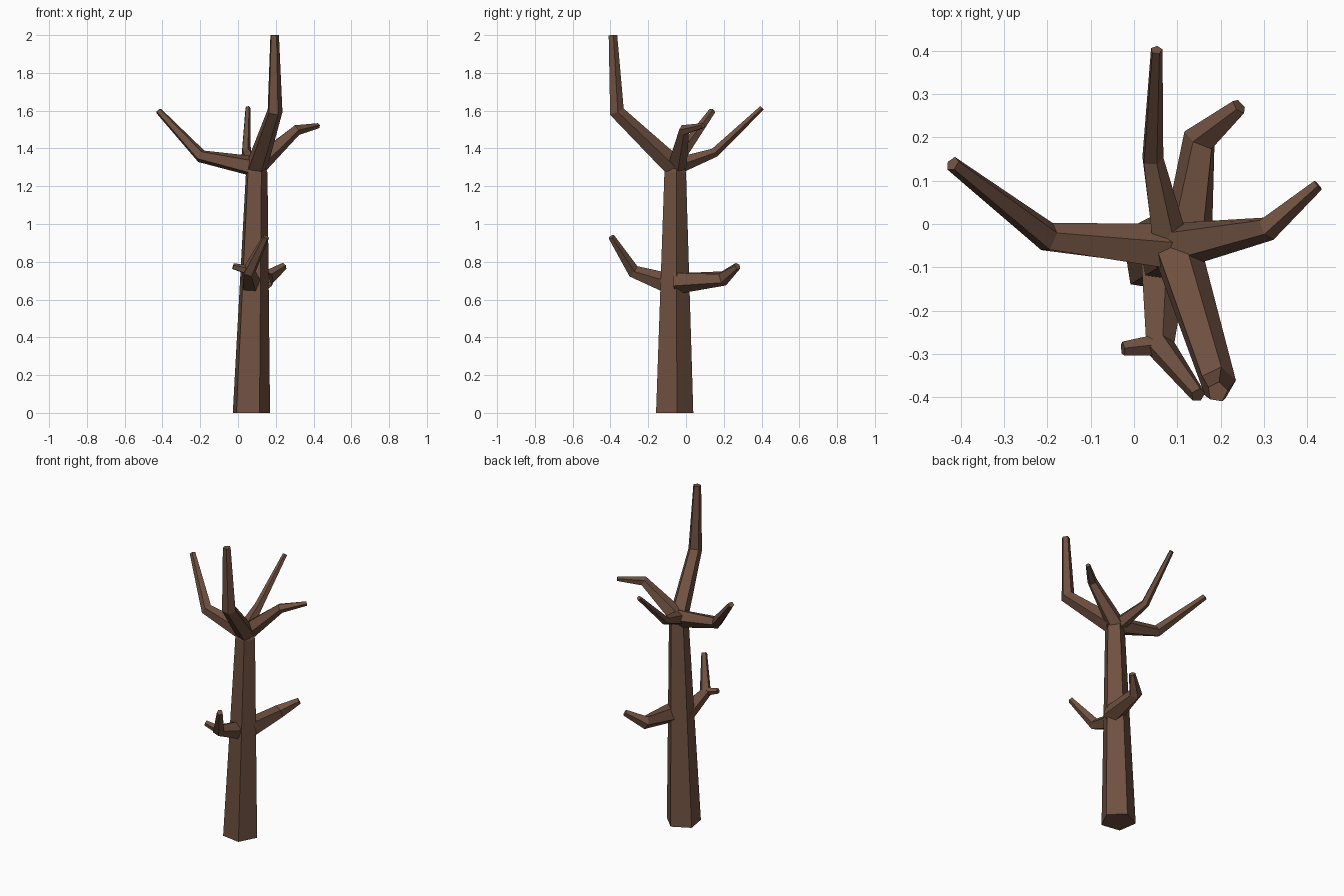
import bpy, bmesh, math
from mathutils import Vector

if "Cube" in bpy.data.objects:
    bpy.data.objects.remove(bpy.data.objects["Cube"])

bark = bpy.data.materials.new("brown_bark")
bark.diffuse_color = (0.16, 0.082, 0.052, 1)
bark.use_nodes = True
bark.node_tree.nodes["Principled BSDF"].inputs["Base Color"].default_value = bark.diffuse_color
SIDES = 5


def limb(name, path, phase=9, cap_start=False):
    """Five-sided tapering tube through (x, y, z, radius) points."""
    pts = [Vector(p[:3]) for p in path]
    bm = bmesh.new()
    rings = []
    for i, p in enumerate(pts):
        t = Vector()
        if i > 0:
            t += (p - pts[i - 1]).normalized()
        if i < len(pts) - 1:
            t += (pts[i + 1] - p).normalized()
        q = Vector((0, 0, 1)).rotation_difference(t.normalized())
        ring = []
        for k in range(SIDES):
            a = math.radians(phase) + k * math.tau / SIDES
            ring.append(bm.verts.new(
                p + q @ Vector((math.cos(a), math.sin(a), 0)) * path[i][3]))
        rings.append(ring)
    for r0, r1 in zip(rings, rings[1:]):
        for k in range(SIDES):
            n = (k + 1) % SIDES
            bm.faces.new((r0[k], r0[n], r1[n], r1[k]))
    bm.faces.new(rings[-1])
    if cap_start:
        bm.faces.new(rings[0][::-1])
    me = bpy.data.meshes.new(name)
    bm.to_mesh(me)
    bm.free()
    me.materials.append(bark)
    ob = bpy.data.objects.new(name, me)
    bpy.context.collection.objects.link(ob)
    return ob


# Trunk, leaning slightly, vertical end planes
trunk = limb("trunk", [(0.066, -0.065, 0, 0.105), (0.096, -0.06, 1.27, 0.061),
                       (0.09, -0.055, 1.335, 0.045)], cap_start=True)
for v in trunk.data.vertices:
    if v.index < SIDES:
        v.co.z = 0

# Crown branches
limb("main_branch", [(0.1, -0.07, 1.31, 0.058), (0.194, -0.368, 1.595, 0.042),
                     (0.193, -0.388, 2.0, 0.024)])
limb("left_branch", [(0.08, -0.055, 1.305, 0.056), (-0.197, -0.032, 1.36, 0.036),
                     (-0.419, 0.139, 1.598, 0.018)])
limb("back_branch", [(0.08, -0.04, 1.31, 0.045), (0.042, 0.15, 1.378, 0.026),
                     (0.052, 0.402, 1.615, 0.014)])
limb("right_branch", [(0.1, -0.05, 1.31, 0.055), (0.308, -0.01, 1.497, 0.03),
                      (0.425, 0.09, 1.52, 0.014)])

# Lower branches
limb("lower_back_branch", [(0.12, -0.06, 0.69, 0.062), (0.153, 0.195, 0.712, 0.041),
                           (0.243, 0.272, 0.777, 0.02)])
limb("lower_front_branch", [(0.07, -0.07, 0.675, 0.06), (0.058, -0.28, 0.75, 0.036),
                            (0.148, -0.395, 0.932, 0.018)])
limb("lower_front_twig", [(0.07, -0.278, 0.75, 0.028), (-0.026, -0.288, 0.776, 0.017)])
